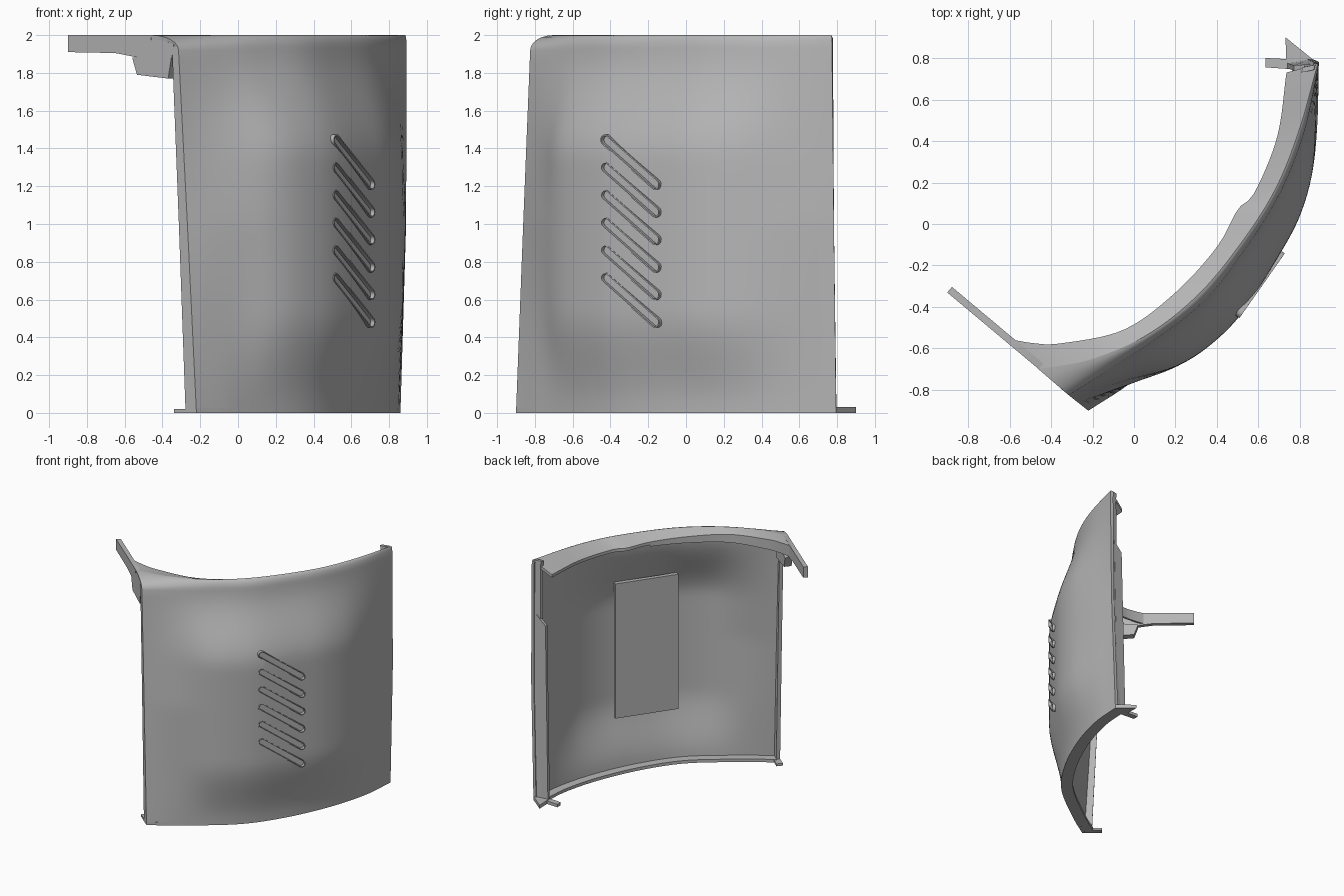
import bpy, bmesh, math
from mathutils import Vector as V

if "Cube" in bpy.data.objects:
    bpy.data.objects.remove(bpy.data.objects["Cube"])

grey = bpy.data.materials.new("panel grey")
grey.use_nodes = True
tone = (0.47, 0.47, 0.47, 1)
grey.diffuse_color = tone
grey.node_tree.nodes["Principled BSDF"].inputs["Base Color"].default_value = tone


def make(name, verts, faces, fix=True):
    mesh = bpy.data.meshes.new(name)
    mesh.from_pydata(verts, [], faces)
    if fix:
        bm = bmesh.new()
        bm.from_mesh(mesh)
        bmesh.ops.recalc_face_normals(bm, faces=bm.faces)
        bm.to_mesh(mesh)
        bm.free()
    mesh.materials.append(grey)
    ob = bpy.data.objects.new(name, mesh)
    bpy.context.collection.objects.link(ob)
    return ob


def smooth(ob):
    bpy.ops.object.select_all(action="DESELECT")
    bpy.context.view_layer.objects.active = ob
    ob.select_set(True)
    bpy.ops.object.shade_smooth_by_angle(angle=math.radians(35))


def slab(name, a, b, push):
    """Solid strip between two equal rows of points, thickened by a vector."""
    n, push = len(a), V(push)
    rows = [list(a), list(b), [p + push for p in b], [p + push for p in a]]
    verts = [p for row in rows for p in row]
    faces = [(r * n + i, r * n + i + 1, (r + 1) % 4 * n + i + 1, (r + 1) % 4 * n + i)
             for r in range(4) for i in range(n - 1)]
    faces += [(0, n, 2 * n, 3 * n), tuple(r * n + n - 1 for r in range(4))]
    ob = make(name, verts, faces)
    smooth(ob)
    return ob


def spline(pts, count=49):
    """Even samples along a smooth curve through plan points."""
    p = [V((x, y, 0)) for x, y in pts]
    p = [2 * p[0] - p[1]] + p + [2 * p[-1] - p[-2]]
    fine = []
    for a, b, c, d in zip(p, p[1:], p[2:], p[3:]):
        for k in range(20):
            t = k / 20
            fine.append(0.5 * (2 * b + (c - a) * t + (2 * a - 5 * b + 4 * c - d) * t * t
                               + (3 * b - a - 3 * c + d) * t ** 3))
    fine.append(p[-2])
    dist = [0]
    for a, b in zip(fine, fine[1:]):
        dist.append(dist[-1] + (b - a).length)
    out, k = [], 0
    for i in range(count):
        s = dist[-1] * i / (count - 1)
        while k < len(fine) - 2 and dist[k + 1] < s:
            k += 1
        out.append(fine[k].lerp(fine[k + 1], (s - dist[k]) / (dist[k + 1] - dist[k])))
    return out


def ease(t):
    t = min(1, max(0, t))
    return t * t * (3 - 2 * t)


def at(row, z):
    return [V((p.x, p.y, z)) for p in row]


# Plan curves of the outer skin, from front edge to rear edge
foot = spline([(-.22, -.9), (0, -.755), (.35, -.48), (.57, -.18), (.74, .18), (.835, .51), (.86, .795)])
waist = spline([(-.268, -.862), (0, -.765), (.2, -.69), (.36, -.59), (.52, -.43), (.7, -.15),
                (.8, .04), (.86, .25), (.885, .5), (.89, .783)])
shoulder = spline([(-.315, -.825), (-.1, -.69), (.1, -.56), (.34, -.37), (.53, -.13), (.7, .14),
                   (.82, .44), (.893, .773)])
rim = spline([(-.46, -.7), (-.2, -.65), (.07, -.53), (.31, -.34), (.51, -.1), (.68, .165),
              (.795, .45), (.885, .77)])
inner = spline([(-.6, -.555), (-.48, -.575), (-.35, -.575), (-.05, -.51), (.2, -.33), (.4, -.11),
                (.5, .07), (.58, .15), (.69, .42), (.735, .73)])


def section(z):
    """Skin outline at a height: straight upright ends, bulging middle."""
    if z <= 1:
        low, high, straight, bulge = foot, waist, z, ease(z / .55)
    else:
        low, high, straight, bulge = waist, shoulder, (z - 1) / .92, ease((z - 1.34) / .6)
    row = []
    for i, (a, b) in enumerate(zip(low, high)):
        w = ease(min(i, len(foot) - 1 - i) / 12)
        row.append(a.lerp(b, straight + (bulge - straight) * w))
    return at(row, z)


rows = [section(1.92 * j / 32) for j in range(33)]
for k in range(1, 7):
    t = math.pi / 2 * k / 6
    rows.append(at([a.lerp(b, 1 - math.cos(t)) for a, b in zip(shoulder, rim)], 1.92 + .08 * math.sin(t)))

# Curved skin
n = len(foot)
panel = make("curved_panel", [p for r in rows for p in r],
             [(j * n + i, j * n + i + 1, (j + 1) * n + i + 1, (j + 1) * n + i)
              for j in range(len(rows) - 1) for i in range(n - 1)], False)
mod = panel.modifiers.new("thickness", "SOLIDIFY")
mod.thickness, mod.offset = .025, -1

# Slanted vents: slot cutters, raised rims and shallow slot floors
out = V((.82, -.57, 0)).normalized()
top, low = V((.517, -.425, 1.445)), V((.703, -.16, 1.21))
along = (low - top).normalized()
side = along.cross(out)


def capsule(radius, lift, drop):
    pts = []
    for end, start in ((low, -90), (top, 90)):
        for k in range(9):
            a = math.radians(start + k * 22.5)
            pts.append(end + radius * (math.cos(a) * along + math.sin(a) * side)
                       + out * lift - V((0, 0, drop)))
    return pts


cut_v, cut_f, rim_v, rim_f = [], [], [], []
c = 18
for k in range(6):
    drop = .146 * k
    base = len(cut_v)
    cut_v += capsule(.024, .12, drop) + capsule(.024, -.16, drop)
    cut_f += [tuple(range(base, base + c)), tuple(range(base + c, base + 2 * c))]
    cut_f += [(base + i, base + (i + 1) % c, base + c + (i + 1) % c, base + c + i) for i in range(c)]
    base = len(rim_v)
    for radius, lift in ((.029, -.05), (.029, .009), (.022, .009), (.022, -.016)):
        rim_v += capsule(radius, lift, drop)
    rim_f += [(base + r * c + i, base + r * c + (i + 1) % c,
               base + (r + 1) * c + (i + 1) % c, base + (r + 1) * c + i)
              for r in range(3) for i in range(c)]
    rim_f += [tuple(range(base, base + c)), tuple(range(base + 3 * c, base + 4 * c))]
cutter = make("slot_cutter", cut_v, cut_f)
cutter.hide_render = True
smooth(make("vent_rims", rim_v, rim_f))
mod = panel.modifiers.new("slots", "BOOLEAN")
mod.object, mod.operation, mod.solver = cutter, "DIFFERENCE", "EXACT"
graph = bpy.context.evaluated_depsgraph_get()
panel.data = bpy.data.meshes.new_from_object(panel.evaluated_get(graph))
panel.modifiers.clear()
bpy.data.objects.remove(cutter)
smooth(panel)

# Flat backing plate behind the vents
run = V((.57, .82, 0))
mid = V((.617, -.287, 0)) - out * .09
ends = [mid - run * .255, mid + run * .255]
slab("vent_backing_plate", at(ends, .43), at(ends, 1.56), -out * .035)

# Top ledge sloping down inwards to the rear, bottom ledge, and the lip under the front half
sloped = [p + V((0, 0, 2 - .1 * i / (n - 1))) for i, p in enumerate(inner)]
slab("top_ledge", at(rim, 2), sloped, (0, 0, -.025))
inset = []
for i, p in enumerate(foot):
    t = foot[min(i + 1, n - 1)] - foot[max(i - 1, 0)]
    inset.append(p + V((-t.y, t.x, 0)).normalized() * .095)
slab("bottom_ledge", at(foot, 0), at(inset, 0), (0, 0, .025))
lip = [p for p in sloped if .82 * p.x + .57 * p.y < .29]
slab("top_lip", lip, at(lip, 1.905), (.012, -.018, 0))

# Front edge flange with its arm, bracket and foot, all in one slanted plane
inward = V((.643, .766, 0))
back = V((-.766, .643, 0))


def plane(x, z):
    return V((x, -.9 - (x + .22) * .838, z))


edge = [r[0] for r in rows[:34]]
slab("front_edge_flange", edge, [p + back * (.075 - .016 * p.z) for p in edge], inward * .03)
slab("front_arm", [plane(x, z) for x, z in ((-.9, 2), (-.65, 2), (-.46, 2), (-.34, 1.95))],
     [plane(x, z) for x, z in ((-.9, 1.91), (-.65, 1.905), (-.42, 1.86), (-.35, 1.88))], inward * .035)
slab("arm_bracket", [plane(-.56, 1.88), plane(-.35, 1.9)],
     [plane(-.535, 1.79), plane(-.37, 1.77)], inward * .06)
slab("front_foot", [plane(-.225, 0), plane(-.34, 0)],
     [plane(-.225, .02), plane(-.34, .02)], inward * .05)

# Rear edge flange with its fin, corner foot and tab
edge = [r[-1] + V((-.012, -.003, 0)) for r in rows]
slab("rear_edge_flange", edge, [p + V((-.06, -.012, 0)) for p in edge], (-.008, -.025, 0))
slab("rear_fin", [V((.83, .785, 0)), V((.85, .77, 1.55))],
     [V((.74, .775, 0)), V((.77, .765, 1.47))], (0, -.025, 0))
slab("rear_foot", [V((.84, .775, 0)), V((.86, .795, 0))],
     [V((.735, .77, 0)), V((.73, .9, 0))], (0, 0, .03))
slab("rear_tab", [V((.635, .755, 0)), V((.635, .8, 0))],
     [V((.84, .74, 0)), V((.84, .79, 0))], (0, 0, .025))
